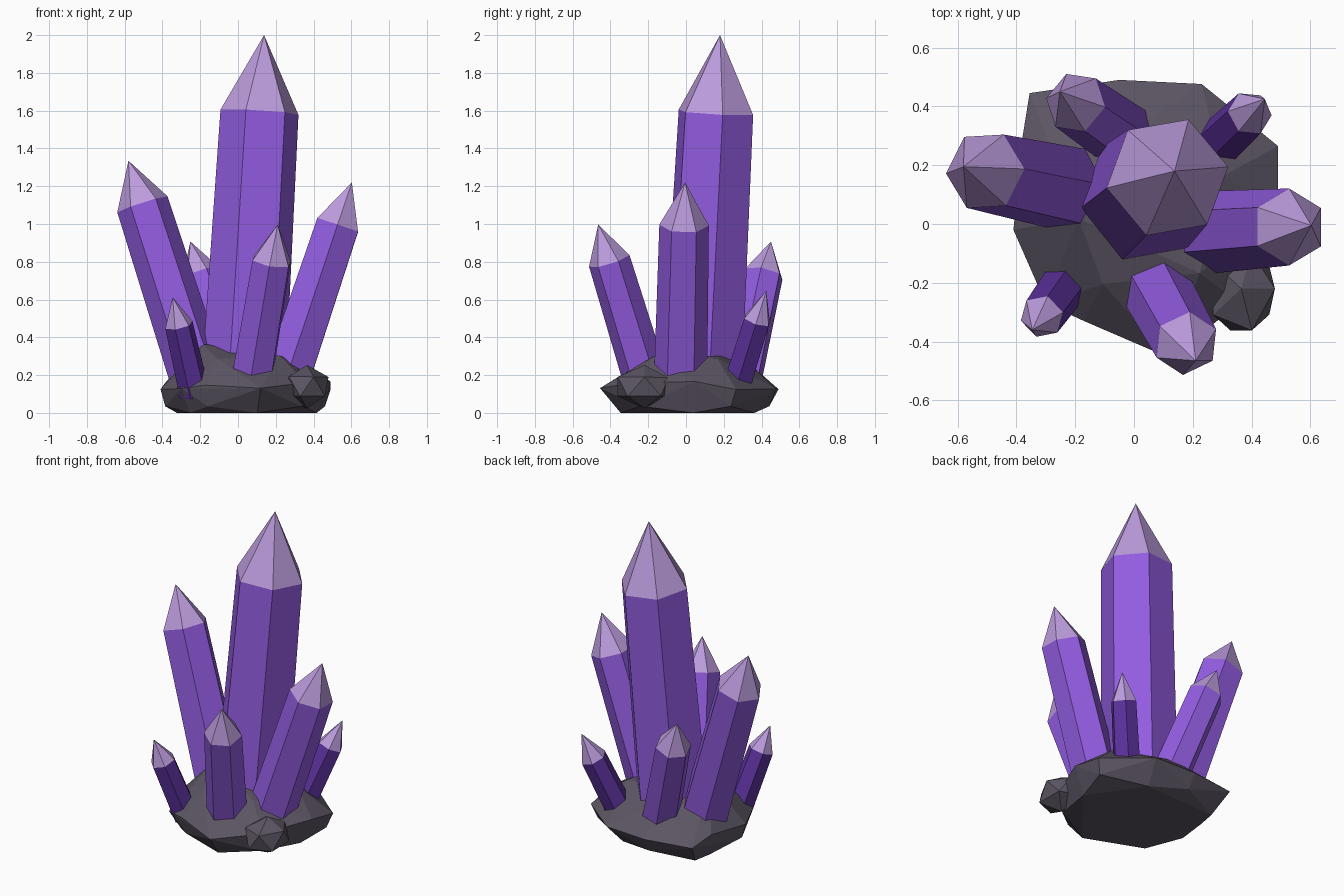
import bpy, bmesh, math, random
from mathutils import Vector

if "Cube" in bpy.data.objects:
    bpy.data.objects.remove(bpy.data.objects["Cube"])

random.seed(4)


def material(name, rgb):
    m = bpy.data.materials.new(name)
    m.diffuse_color = (*rgb, 1)
    m.use_nodes = True
    m.node_tree.nodes["Principled BSDF"].inputs["Base Color"].default_value = m.diffuse_color
    return m


PURPLE = material("amethyst purple", (0.29, 0.108, 0.75))
DEEP = material("deep purple", (0.115, 0.034, 0.36))
LAVENDER = material("pale lavender", (0.50, 0.33, 0.72))
STONE = material("dark stone", (0.107, 0.092, 0.125))


def finish(name, bm, mats):
    bmesh.ops.recalc_face_normals(bm, faces=bm.faces[:])
    me = bpy.data.meshes.new(name)
    bm.to_mesh(me)
    bm.free()
    for m in mats:
        me.materials.append(m)
    ob = bpy.data.objects.new(name, me)
    bpy.context.collection.objects.link(ob)
    return ob


def crystal(name, base, tip, shoulder, r, rot, body):
    """Leaning six-sided prism with a pale pyramid point."""
    base, tip = Vector(base), Vector(tip)
    d = (tip - base).normalized()
    u = Vector((1, 0, 0))
    u = (u - d * u.dot(d)).normalized()
    v = d.cross(u)
    bm = bmesh.new()
    rings = []
    for c, rad in ((base, r * 1.08), (base.lerp(tip, shoulder), r)):
        ring = []
        for k in range(6):
            a = math.radians(rot + 60 * k)
            ring.append(bm.verts.new(c + (u * math.cos(a) + v * math.sin(a)) * rad))
        rings.append(ring)
    apex = bm.verts.new(tip)
    low, high = rings
    bm.faces.new(low[::-1])
    for k in range(6):
        n = (k + 1) % 6
        bm.faces.new((low[k], low[n], high[n], high[k]))
        bm.faces.new((high[k], high[n], apex)).material_index = 1
    return finish(name, bm, [body, LAVENDER])


# Crystals: base, tip, shoulder fraction, radius, twist, body colour
crystal("main_crystal", (0.025, 0.08, 0.1), (0.138, 0.18, 2.0), 0.785, 0.21, 10, PURPLE)
crystal("left_crystal", (-0.19, 0.113, 0.12), (-0.58, 0.195, 1.335), 0.81, 0.14, 2, PURPLE)
crystal("right_crystal", (0.235, -0.03, 0.12), (0.603, -0.005, 1.22), 0.795, 0.131, 30, PURPLE)
crystal("front_crystal", (0.06, -0.19, 0.1), (0.21, -0.465, 0.997), 0.786, 0.112, 24, PURPLE)
crystal("back_crystal", (0.0, 0.275, 0.1), (-0.252, 0.45, 0.907), 0.787, 0.107, 48, PURPLE)
crystal("small_front_crystal", (-0.23, -0.2, 0.1), (-0.346, -0.36, 0.612), 0.716, 0.076, 15, DEEP)
crystal("small_back_crystal", (0.265, 0.255, 0.1), (0.445, 0.425, 0.647), 0.713, 0.078, 0, DEEP)

# Rock base: hull of a widest outline, a smaller foot and a raised top
outline = [(-0.355, 0.445), (-0.05, 0.49), (0.23, 0.476), (0.49, 0.265), (0.49, 0.05),
           (0.36, -0.27), (0.12, -0.455), (-0.17, -0.33), (-0.3, -0.27), (-0.41, -0.02), (-0.38, 0.29)]
bm = bmesh.new()
for i, (x, y) in enumerate(outline):
    bm.verts.new((x, y, 0.15 + random.uniform(-0.03, 0.02)))
    if i % 2 == 0:
        bm.verts.new((x * 0.85, y * 0.76, 0.0))
    else:
        bm.verts.new((x * 0.94, y * 0.9, 0.035))
        bm.verts.new((x * 0.62, y * 0.62, 0.29 + random.uniform(-0.015, 0.02)))
for p in ((-0.19, 0.02, 0.365), (0.0, 0.05, 0.345), (0.05, -0.16, 0.3), (0.1, 0.2, 0.32)):
    bm.verts.new(p)
res = bmesh.ops.convex_hull(bm, input=bm.verts[:])
loose = [v for v in bm.verts if not v.link_faces]
bmesh.ops.delete(bm, geom=loose, context='VERTS')
finish("rock_base", bm, [STONE])

# Small boulder at the front right of the base
bm = bmesh.new()
bmesh.ops.create_icosphere(bm, subdivisions=1, radius=1)
for v in bm.verts:
    k = random.uniform(0.93, 1.08)
    v.co = Vector((0.365 + v.co.x * 0.125 * k, -0.22 + v.co.y * 0.16 * k, 0.14 + v.co.z * 0.11 * k))
finish("small_boulder", bm, [STONE])
